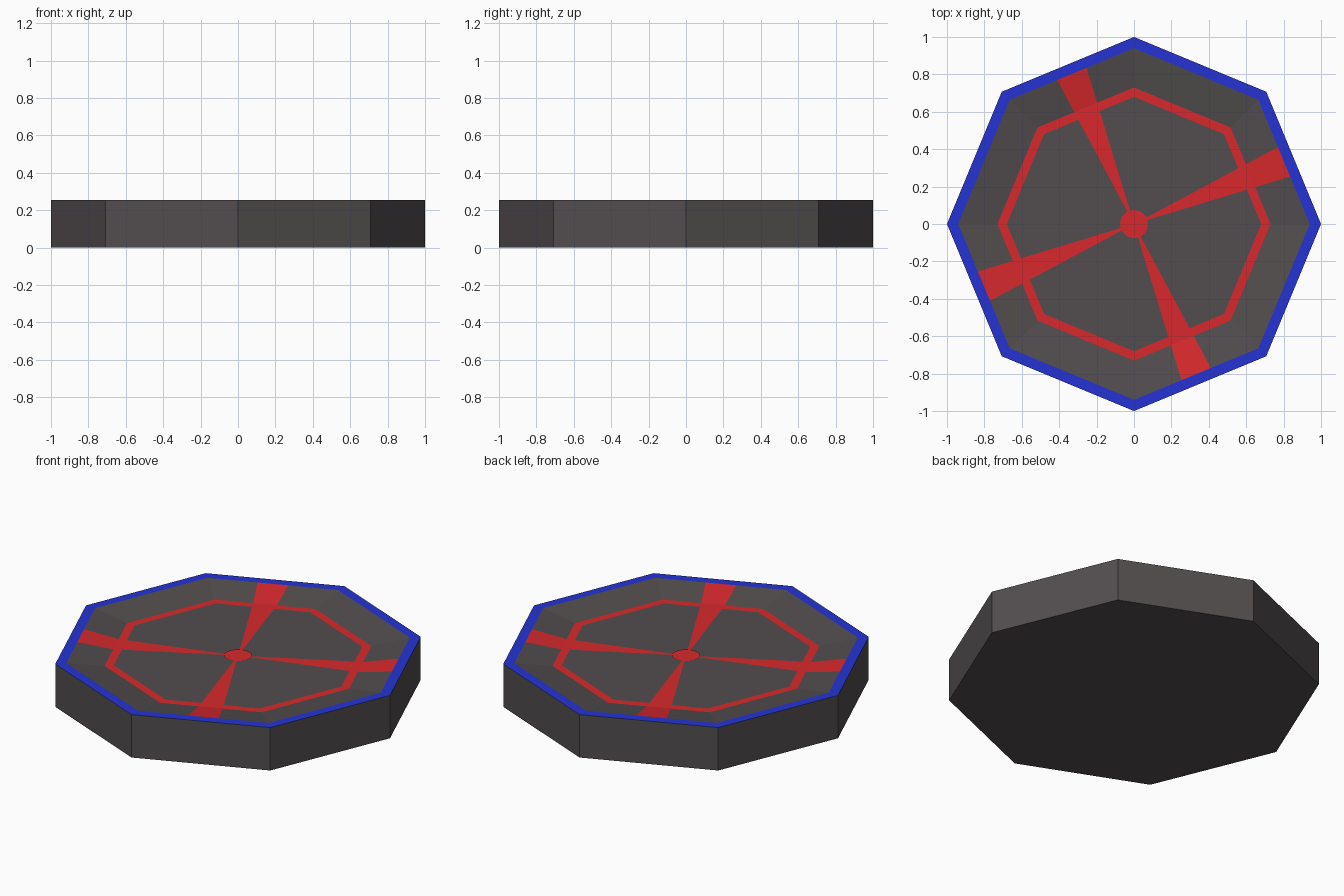
import bpy, bmesh
from math import cos, sin, pi, radians

if "Cube" in bpy.data.objects:
    bpy.data.objects.remove(bpy.data.objects["Cube"])

def material(name, rgb):
    m = bpy.data.materials.new(name)
    m.diffuse_color = (*rgb, 1)
    m.use_nodes = True
    m.node_tree.nodes["Principled BSDF"].inputs["Base Color"].default_value = m.diffuse_color
    return m

grey = material("dark_grey", (0.085, 0.075, 0.077))
blue = material("blue", (0.018, 0.033, 0.65))
red = material("red", (0.68, 0.022, 0.025))

H, FLOOR = 0.255, 0.222      # rim height, dished floor height
RIM, DISH, LINE = 0.94, 0.73, 0.68   # octagon corner radii
APO = cos(pi / 8)            # corner radius -> mid-side distance
LIFT = 0.002                 # painted markings sit just above the floor

def finish(name, bm, mats):
    me = bpy.data.meshes.new(name)
    bm.to_mesh(me)
    bm.free()
    for m in mats:
        me.materials.append(m)
    ob = bpy.data.objects.new(name, me)
    bpy.context.collection.objects.link(ob)
    return ob

def ring(bm, r, z, n=8):
    return [bm.verts.new((r * cos(2 * pi * i / n), r * sin(2 * pi * i / n), z)) for i in range(n)]

# Octagonal platform: sides, blue rim, sloped dish, red octagon line, floor
bm = bmesh.new()
profile = [(1, 0, 0), (1, H, 0), (RIM, H, 1), (DISH, FLOOR, 0), (LINE, FLOOR, 2)]
loops = [ring(bm, r, z) for r, z, _ in profile]
for k in range(1, len(loops)):
    a, b = loops[k - 1], loops[k]
    for i in range(8):
        j = (i + 1) % 8
        bm.faces.new((a[i], a[j], b[j], b[i])).material_index = profile[k][2]
bm.faces.new(loops[0][::-1])
bm.faces.new(loops[-1])
finish("platform", bm, [grey, blue, red])

# Four tapered spokes that follow the floor and the sloped edge
bm = bmesh.new()
for s in range(4):
    a = radians(22.5 + 90 * s)
    def pt(r, w, z):
        return bm.verts.new((r * cos(a) - w * sin(a), r * sin(a) + w * cos(a), z + LIFT))
    rows = []
    for r, z in ((0.05, FLOOR), (DISH * APO, FLOOR), (RIM * APO, H - LIFT)):
        w = 0.098 * r
        rows.append((pt(r, -w, z), pt(r, w, z)))
    for (p, q), (u, v) in zip(rows, rows[1:]):
        bm.faces.new((p, u, v, q))
finish("spokes", bm, [red])

# Round centre mark
bm = bmesh.new()
bm.faces.new(ring(bm, 0.075, FLOOR + 2 * LIFT, 24))
finish("centre_mark", bm, [red])
